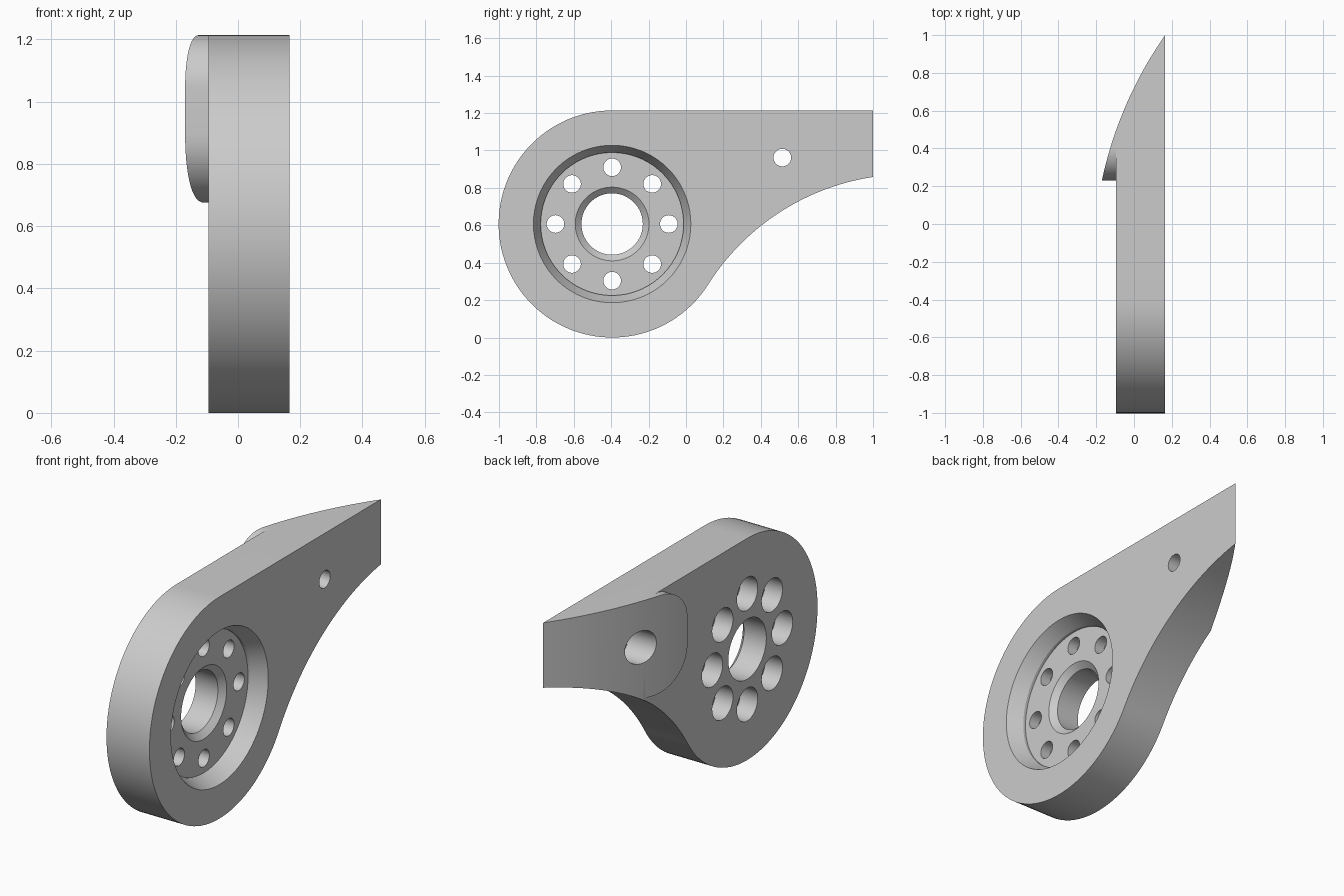
import bpy, bmesh, math
from mathutils import Vector
from math import sin, cos, pi, radians

cube = bpy.data.objects.get("Cube")
if cube:
    bpy.data.objects.remove(cube, do_unlink=True)

metal = bpy.data.materials.new("grey_metal")
metal.use_nodes = True
GREY = (0.6, 0.6, 0.6, 1)
metal.diffuse_color = GREY
metal.node_tree.nodes["Principled BSDF"].inputs["Base Color"].default_value = GREY

HUB = Vector((-0.395, 0.607))          # hub centre in (y, z)
R = 0.607                              # hub radius
TOP = 2 * R
BACK, FACE = -0.095, 0.165             # the plate's two flat sides in x
SWEEP = Vector((1.19, -0.396))         # centre of the concave underside
SWEEP_R = (SWEEP - HUB).length - R


def arc(c, r, a0, a1, n):
    return [(c[0] + r * cos(a0 + (a1 - a0) * i / n),
             c[1] + r * sin(a0 + (a1 - a0) * i / n)) for i in range(n + 1)]


def make(name, bm):
    bmesh.ops.recalc_face_normals(bm, faces=bm.faces[:])
    mesh = bpy.data.meshes.new(name)
    bm.to_mesh(mesh)
    bm.free()
    mesh.materials.append(metal)
    obj = bpy.data.objects.new(name, mesh)
    bpy.context.collection.objects.link(obj)
    return obj


def prism(name, start, direction):
    """Extrude a closed outline of 3D points along a direction."""
    bm = bmesh.new()
    face = bm.faces.new([bm.verts.new(p) for p in start])
    ext = bmesh.ops.extrude_face_region(bm, geom=[face])
    moved = [g for g in ext["geom"] if isinstance(g, bmesh.types.BMVert)]
    bmesh.ops.translate(bm, verts=moved, vec=direction)
    return make(name, bm)


def lathe(name, profile, y, z, n):
    """Closed round solid along x from (x, radius) pairs."""
    bm = bmesh.new()
    rings = [[bm.verts.new((x, y + r * cos(2 * pi * i / n), z + r * sin(2 * pi * i / n)))
              for i in range(n)] for x, r in profile]
    for a, b in zip(rings, rings[1:]):
        for i in range(n):
            j = (i + 1) % n
            bm.faces.new((a[i], a[j], b[j], b[i]))
    bm.faces.new(rings[0])
    bm.faces.new(rings[-1])
    return make(name, bm)


def combine(target, tool, operation):
    mod = target.modifiers.new("combine", "BOOLEAN")
    mod.operation, mod.solver, mod.object = operation, "EXACT", tool
    bpy.context.view_layer.objects.active = target
    bpy.ops.object.modifier_apply(modifier=mod.name)
    bpy.data.objects.remove(tool, do_unlink=True)


# Plate: round hub, flat top, square tip, concave underside
to_hub = HUB - SWEEP
tangent = math.atan2(to_hub.y, to_hub.x)
tip = math.pi - math.acos((SWEEP.x - 1) / SWEEP_R)
outline = arc(HUB, R, pi / 2, 2 * pi + tangent - pi, 72)
outline += arc(SWEEP, SWEEP_R, tangent, tip, 36)[1:]
outline.append((1, TOP))
arm = prism("bracket_arm", [(BACK, y, z) for y, z in outline], (FACE - BACK, 0, 0))

# Lug on the back, with rounded corners
EDGE, TOP_R, LOW_R = 0.23, 0.17, 0.22
low_y = EDGE + LOW_R
low_z = SWEEP.y + math.sqrt((SWEEP_R + LOW_R) ** 2 - (SWEEP.x - low_y) ** 2)
low_end = 2 * pi + math.atan2(SWEEP.y - low_z, SWEEP.x - low_y)
lug = arc((EDGE + TOP_R, TOP - TOP_R), TOP_R, pi / 2, pi, 16)
lug += arc((low_y, low_z), LOW_R, pi, low_end, 20)
lug += [(0.62, 0.85), (0.75, 0.95), (0.75, TOP)]
lug = prism("lug", [(-0.3, y, z) for y, z in lug], (0.3, 0, 0))
combine(arm, lug, "UNION")

# Curved sweep trimming the lug and the arm to a sharp tip
p, q = Vector((-0.17, EDGE)), Vector((FACE, 1))
BOW = 2.1
chord = q - p
normal = Vector((chord.y, -chord.x)).normalized()
centre = (p + q) / 2 + normal * math.sqrt(BOW ** 2 - (chord.length / 2) ** 2)
a0 = math.atan2(p.y - centre.y, p.x - centre.x) % (2 * pi)
a1 = math.atan2(q.y - centre.y, q.x - centre.x) % (2 * pi)
extra = (a0 - a1) * 0.05
trim = arc(centre, BOW, a0 + extra, a1, 32)
trim += [(FACE, 1.2), (-0.6, 1.2), (-0.6, trim[0][1])]
combine(arm, prism("sweep_cutter", [(x, y, -0.2) for x, y in trim], (0, 0, 1.8)),
        "DIFFERENCE")

# Stepped recess, countersink and centre bore
FLOOR = 0.07
bore = [(-0.3, 0.164), (FLOOR - 0.03, 0.164), (FLOOR, 0.197), (FLOOR, 0.382),
        (FLOOR + 0.015, 0.382), (FACE, 0.421), (0.3, 0.421)]
combine(arm, lathe("bore_cutter", bore, HUB.x, HUB.y, 72), "DIFFERENCE")


# Counterbored bolt holes: a ring of eight and one through the lug
def bolt_hole(y, z, seat):
    steps = [(-0.3, 0.09), (seat, 0.09), (seat, 0.047), (0.3, 0.047)]
    combine(arm, lathe("bolt_cutter", steps, y, z, 32), "DIFFERENCE")


for k in range(8):
    a = radians(45 * k)
    bolt_hole(HUB.x + 0.303 * cos(a), HUB.y + 0.303 * sin(a), 0.01)
bolt_hole(0.515, 0.962, 0.05)

# Smooth curved walls, sharp rims
bpy.ops.object.select_all(action="DESELECT")
arm.select_set(True)
bpy.context.view_layer.objects.active = arm
bpy.ops.object.shade_smooth_by_angle(angle=radians(20))
